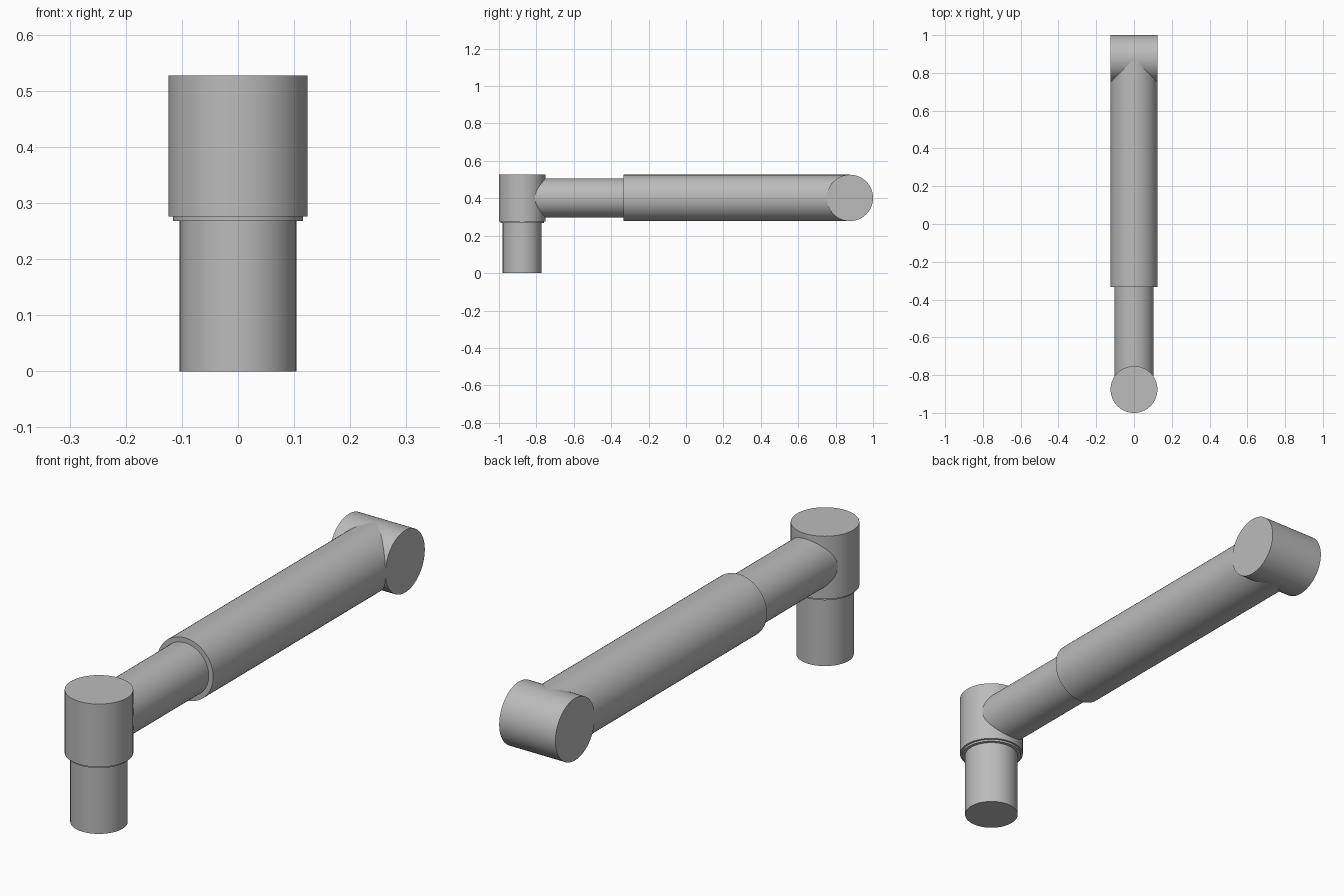
import bpy
import math

cube = bpy.data.objects.get("Cube")
if cube:
    bpy.data.objects.remove(cube, do_unlink=True)

grey = bpy.data.materials.new("plain grey")
grey.use_nodes = True
colour = (0.5, 0.5, 0.5, 1)
grey.diffuse_color = colour
grey.node_tree.nodes["Principled BSDF"].inputs["Base Color"].default_value = colour

WIDE, NARROW = 0.124, 0.104
FRONT, BACK = -0.876, 0.876
AXIS_Z = 0.402
TURN = {"x": (0, math.pi / 2, 0), "y": (math.pi / 2, 0, 0), "z": (0, 0, 0)}


def rod(name, radius, axis, start, end, centre):
    """Closed cylinder running from start to end along one axis."""
    place = list(centre)
    place["xyz".index(axis)] = (start + end) / 2
    bpy.ops.mesh.primitive_cylinder_add(
        vertices=64, radius=radius, depth=end - start,
        location=place, rotation=TURN[axis])
    obj = bpy.context.object
    obj.name = name
    obj.data.materials.append(grey)
    bpy.ops.object.shade_smooth_by_angle(angle=math.radians(30))
    return obj


# Upright post, its collar and the head above
rod("post", NARROW, "z", 0, 0.27, (0, FRONT, 0))
rod("collar", 0.116, "z", 0.268, 0.28, (0, FRONT, 0))
rod("head", WIDE, "z", 0.276, 0.527, (0, FRONT, 0))

# Telescoping horizontal arm
rod("inner_arm", NARROW, "y", FRONT, -0.30, (0, 0, AXIS_Z))
rod("outer_sleeve", WIDE, "y", -0.333, BACK, (0, 0, AXIS_Z))

# Crosswise joint at the back
rod("back_joint", WIDE, "x", -WIDE, WIDE, (0, BACK, AXIS_Z))
